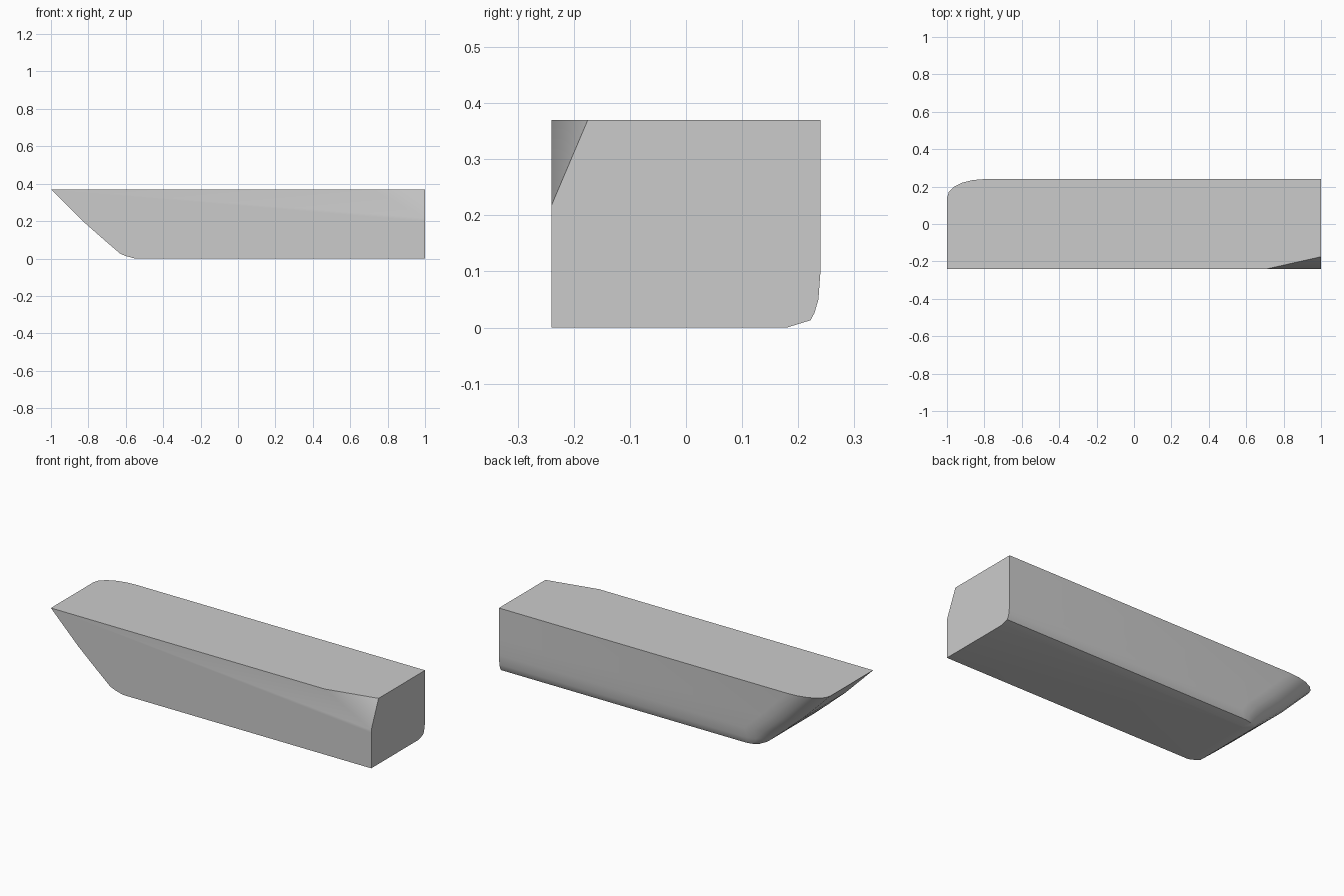
import bpy, bmesh, math
from mathutils import Vector

if "Cube" in bpy.data.objects:
    bpy.data.objects.remove(bpy.data.objects["Cube"])

# Levels: height, left end x, back face y, plan corner rounding factor
LEVELS = [
    (0.0, -0.55, 0.18, 0.08),
    (0.013, -0.60, 0.222, 0.4),
    (0.026, -0.63, 0.229, 0.6),
    (0.05, -0.658, 0.236, 0.8),
    (0.105, -0.722, 0.24, 0.95),
    (0.20, -0.83, 0.24, 1.0),
    (0.37, -1.0, 0.24, 1.0),
]
FRONT, RIGHT, SEGS = -0.24, 1.0, 5


def outline(z, left, back, k):
    """Plan outline with an elliptical back-left corner."""
    rx, ry = 0.2 * k, 0.1 * k
    pts = [(left, FRONT, z)]
    for i in range(SEGS + 1):
        a = math.pi / 2 * i / SEGS
        pts.append((left + rx - rx * math.cos(a), back - ry + ry * math.sin(a), z))
    return pts + [(RIGHT, back, z), (RIGHT, FRONT, z)]


# Body lofted from bottom to top
bm = bmesh.new()
rings = [[bm.verts.new(p) for p in outline(*lv)] for lv in LEVELS]
n = len(rings[0])
for low, high in zip(rings, rings[1:]):
    for i in range(n):
        if i < n - 2:
            j = i + 1
            bm.faces.new((low[i], low[j], high[j], high[i]))
# Flat front, right end, top and bottom
bm.faces.new([r[-1] for r in rings] + [r[0] for r in reversed(rings)])
bm.faces.new([r[-2] for r in rings] + [r[-1] for r in reversed(rings)])
bm.faces.new(rings[0])
bm.faces.new(rings[-1])
bmesh.ops.recalc_face_normals(bm, faces=bm.faces)

# Slanted cut at the front right top corner
a, b, c = Vector((0.71, -0.24, 0.37)), Vector((1, -0.24, 0.217)), Vector((1, -0.175, 0.37))
cut = bmesh.ops.bisect_plane(bm, geom=bm.verts[:] + bm.edges[:] + bm.faces[:],
                             plane_co=a, plane_no=(b - a).cross(c - a), clear_outer=True)
bmesh.ops.holes_fill(bm, edges=[e for e in bm.edges if e.is_boundary], sides=0)
bmesh.ops.recalc_face_normals(bm, faces=bm.faces)

mesh = bpy.data.meshes.new("angled_bar")
bm.to_mesh(mesh)
bm.free()
bar = bpy.data.objects.new("angled_bar", mesh)
bpy.context.collection.objects.link(bar)
bpy.context.view_layer.objects.active = bar
bar.select_set(True)
bpy.ops.object.shade_smooth_by_angle(angle=math.radians(30))
